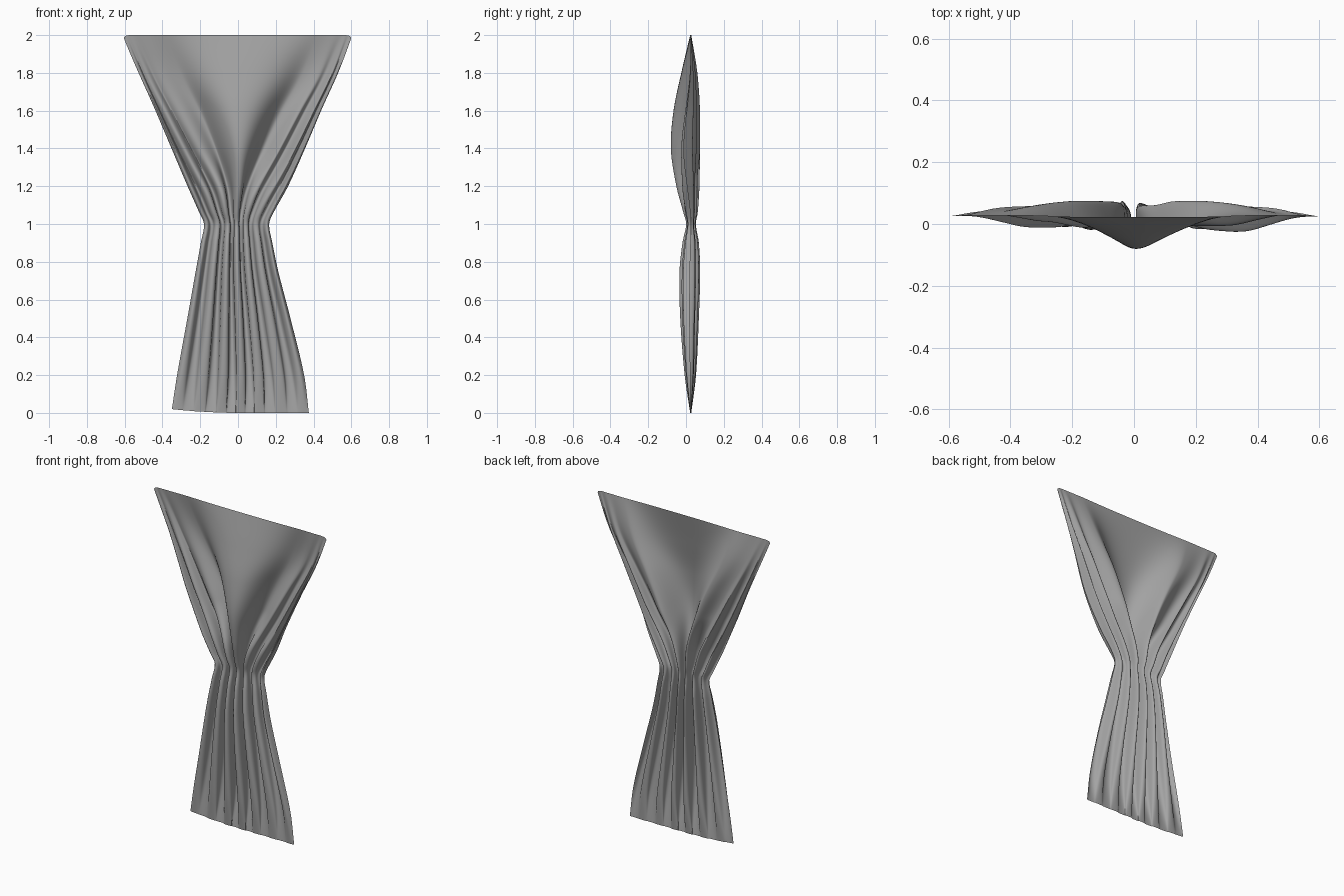
import bpy
import math
from mathutils import Vector

# Remove the default cube
cube = bpy.data.objects.get("Cube")
if cube:
    bpy.data.objects.remove(cube, do_unlink=True)

COLS, ROWS = 240, 130
FOLD = 0.3            # width of one pleat along the cloth

# Curtain profile: height, left edge, right edge, front depth, back depth, swag spread
PROFILE = [
    (0.0, -.35, .375, .022, .028, 0),
    (0.2, -.32, .35, -.008, .053, 0),
    (0.5, -.268, .278, -.032, .068, 0),
    (0.75, -.224, .213, -.036, .075, 0),
    (0.9, -.197, .182, -.02, .068, 0),
    (1.0, -.18, .165, 0, .052, 0),
    (1.06, -.205, .188, -.015, .062, .1),
    (1.2, -.267, .265, -.052, .072, .5),
    (1.4, -.352, .355, -.08, .074, 1.9),
    (1.6, -.437, .44, -.066, .074, 4),
    (1.8, -.523, .527, -.025, .06, 7),
    (2.0, -.605, .6, .022, .028, 9),
]


def smooth(a, b, v):
    t = min(1, max(0, (v - a) / (b - a)))
    return t * t * (3 - 2 * t)


def slope(i, c):
    a, b = PROFILE[max(i - 1, 0)], PROFILE[min(i + 1, len(PROFILE) - 1)]
    return (b[c] - a[c]) / (b[0] - a[0])


def profile_at(z):
    """Smoothly interpolate every profile column at height z."""
    i = 0
    while i < len(PROFILE) - 2 and z > PROFILE[i + 1][0]:
        i += 1
    lo, hi = PROFILE[i], PROFILE[i + 1]
    h = hi[0] - lo[0]
    t = (z - lo[0]) / h
    s = t * t * (3 - 2 * t)
    return [lo[c] * (1 - s) + hi[c] * s
            + h * t * (1 - t) * ((1 - t) * slope(i, c) - t * slope(i + 1, c))
            for c in range(1, len(lo))]


def swag_depth(p, z):
    """Depth share of the middle swag and its softly rippled sides."""
    a = abs(p)
    valley = 0.19 if p > 0 else 0.15
    if a < valley:
        return 0.5 - 0.5 * math.cos(math.pi * a / valley)
    ripple = (0.34 if p > 0 else 0.26) * (1 - 0.6 * smooth(1.3, 1.9, z))
    fall = 0.34 * (a - valley) / (1 - valley)
    return 1 - fall - ripple * (0.5 - 0.5 * math.cos(2 * math.pi * (a - valley) / FOLD))


def cloth_point(p, z):
    """Point of the cloth at sideways position p (-1 to 1) and height z."""
    left, right, front, back, spread = profile_at(z)
    spread = max(spread, 0)
    phase = 2 * math.pi * p / FOLD + 0.5 * math.sin(5 * p)
    upper = smooth(1.03, 1.4, z)

    # Even pleats below the gather, the swag above it
    wobble = 0.75 + 0.25 * math.cos(4 * p + 0.5)
    pleat = 0.5 - 0.5 * math.cos(phase) * wobble
    w = pleat * (1 - upper) + swag_depth(p, z) * upper
    y = front + (back - front) * w

    # Round the pleats so that only narrow creases lie between them
    edge = 1 - p ** 4
    p_round = p + 0.022 * (1 - upper) * edge * math.sin(2 * phase)

    # Widen the middle of the cloth with height and lean the pleats over
    u = p_round * (1 + spread) / (1 + spread * abs(p_round))
    x = (left + right) / 2 + u * (right - left) / 2
    x += (back - front) * 0.05 * edge * math.sin(phase + 0.6)

    # Slightly uneven hems
    z += 0.02 * max(0, -p) ** 2 * (1 - smooth(0, 0.6, z))
    z -= 0.015 * abs(p) ** 8 * smooth(1.6, 2, z)
    return Vector((x, y, z))


# Curtain cloth
verts = [cloth_point(2 * c / COLS - 1, 2 * r / ROWS)
         for r in range(ROWS + 1) for c in range(COLS + 1)]
faces = []
for r in range(ROWS):
    for c in range(COLS):
        k = r * (COLS + 1) + c
        faces.append((k, k + 1, k + COLS + 2, k + COLS + 1))

mesh = bpy.data.meshes.new("curtain_cloth")
mesh.from_pydata(verts, [], faces)
mesh.shade_smooth()
curtain = bpy.data.objects.new("curtain_cloth", mesh)
bpy.context.collection.objects.link(curtain)

# Grey fabric
fabric = bpy.data.materials.new("grey_fabric")
fabric.use_nodes = True
grey = (0.37, 0.37, 0.37, 1)
fabric.diffuse_color = grey
bsdf = fabric.node_tree.nodes["Principled BSDF"]
bsdf.inputs["Base Color"].default_value = grey
bsdf.inputs["Roughness"].default_value = 0.8
mesh.materials.append(fabric)
